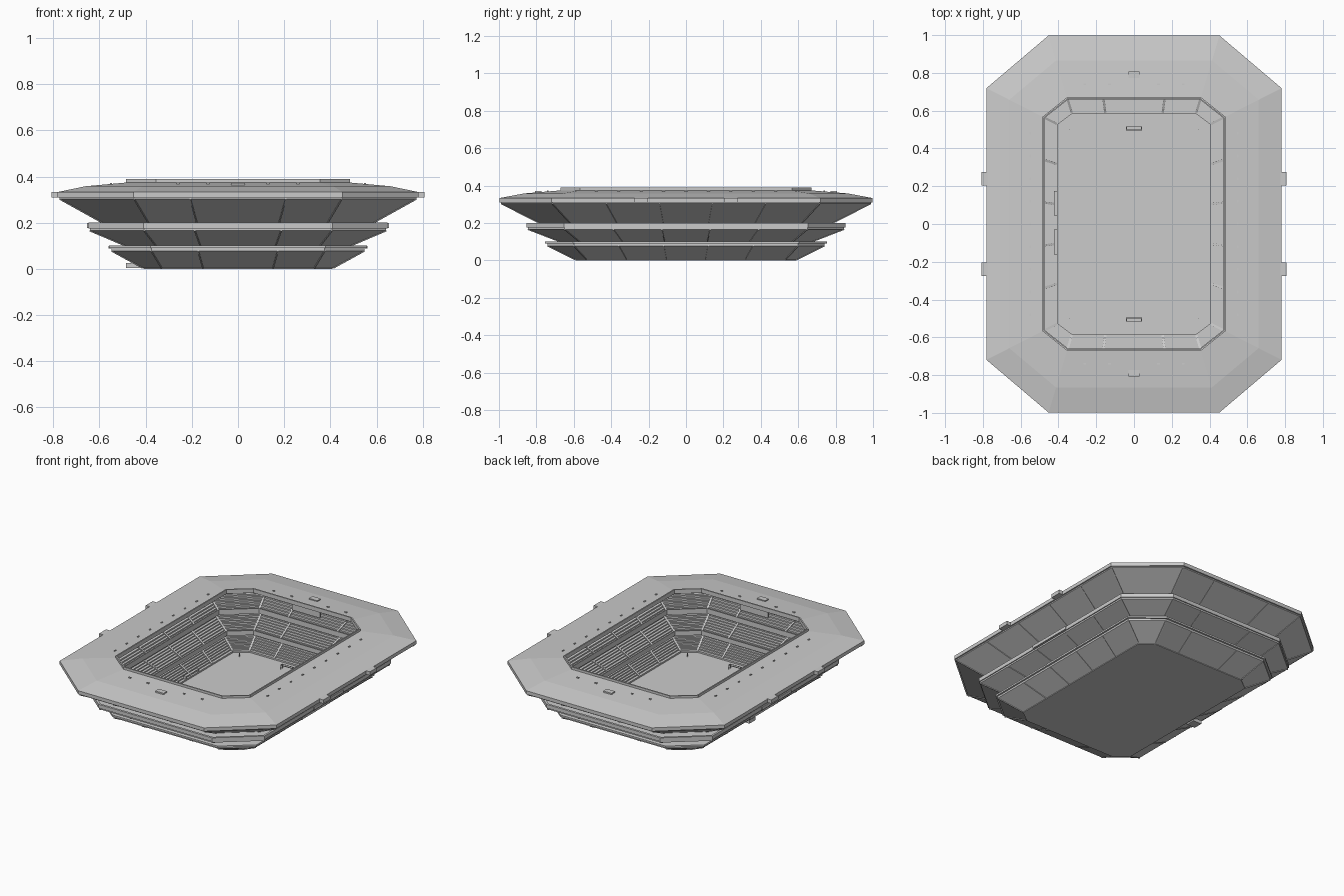
import bpy, bmesh, math
from mathutils import Vector, Matrix

if "Cube" in bpy.data.objects:
    bpy.data.objects.remove(bpy.data.objects["Cube"])


def ring(d, z):
    """Chamfered rectangle, d = offset outward from the pitch edge."""
    a, b, ca, cb = .41 + d, .59 + 1.1 * d, .33 + .33 * d, .53 + .51 * d
    return [Vector((x, y, z)) for x, y in
            [(ca, -b), (a, -cb), (a, cb), (ca, b), (-ca, b), (-a, cb), (-a, -cb), (-ca, -b)]]


def finish(name, bm):
    bmesh.ops.recalc_face_normals(bm, faces=bm.faces)
    me = bpy.data.meshes.new(name)
    bm.to_mesh(me)
    bm.free()
    ob = bpy.data.objects.new(name, me)
    bpy.context.collection.objects.link(ob)
    return ob


def sweep(name, profile):
    """Closed (offset, height) profile carried round the eight sides."""
    bm = bmesh.new()
    rows = [[bm.verts.new(p) for p in ring(d, z)] for d, z in profile]
    for i in range(len(rows)):
        r, s = rows[i], rows[(i + 1) % len(rows)]
        for k in range(8):
            j = (k + 1) % 8
            bm.faces.new((r[k], r[j], s[j], s[k]))
    return finish(name, bm)


def boxes(name, items):
    """Many axis-aligned boxes (centre, size) in one object."""
    bm = bmesh.new()
    for c, s in items:
        bmesh.ops.create_cube(bm, size=1, matrix=Matrix.Translation(c) @ Matrix.Diagonal((*s, 1)))
    return finish(name, bm)


def bars(name, items, w, h):
    """Square bars between pairs of points."""
    bm = bmesh.new()
    for p, q in items:
        v = q - p
        rot = v.to_track_quat('Y', 'Z').to_matrix().to_4x4()
        bmesh.ops.create_cube(bm, size=1, matrix=Matrix.Translation((p + q) / 2) @ rot
                              @ Matrix.Diagonal((w, v.length, h, 1)))
    return finish(name, bm)


def spokes(d0, z0, d1, z1, corners=True):
    """Radial point pairs: aisles on every side plus the eight corners."""
    out = []
    lo, hi = ring(d0, z0), ring(d1, z1)
    for k in range(8):
        n = (k + 1) % 8
        ts = {1: (.2, .4, .6, .8), 5: (.2, .4, .6, .8), 3: (.27, .73), 7: (.27, .73)}.get(k, ())
        for t in ((0,) if corners else ()) + ts:
            out.append((lo[k].lerp(lo[n], t), hi[k].lerp(hi[n], t)))
    return out


# pitch slab
bm = bmesh.new()
lo = [bm.verts.new(p) for p in ring(.0, 0)]
hi = [bm.verts.new(p) for p in ring(.0, .012)]
bm.faces.new(lo)
bm.faces.new(hi)
for k in range(8):
    bm.faces.new((lo[k], lo[(k + 1) % 8], hi[(k + 1) % 8], hi[k]))
finish("pitch", bm)

# low boards round the pitch
sweep("pitch_boards", [(-.006, .01), (0, .01), (0, .022), (-.006, .022)])

# stepped seating tiers, each with a sloped flat underside
tiers = [("lower_tier", 0, .012, .137, .09, 10),
         ("middle_tier", .068, .105, .232, .178, 10),
         ("upper_tier", .16, .2, .362, .315, 13)]
for name, d0, z0, d1, z1, n in tiers:
    prof = [(d0, z0 - .008)]
    for i in range(n):
        z = z0 + (z1 - z0) * (i + 1) / n
        prof += [(d0 + (d1 - d0) * i / n, z), (d0 + (d1 - d0) * (i + 1) / n, z)]
    prof.append((d1, z1 - .012))
    sweep(name, prof)
    lift = (z1 - z0) / n
    bars(name + "_aisles", spokes(d0, z0 + lift, d1, z1 + lift * .5), .012, .005)
    bars(name + "_ribs", spokes(d0 + .004, z0 - .008, d1, z1 - .013), .006, .004)

# concourse ledges between tiers, with front parapets
sweep("lower_concourse", [(.064, .09), (.148, .09), (.148, .101), (.064, .101)])
sweep("middle_concourse", [(.155, .183), (.225, .183), (.225, .176), (.238, .176),
                           (.238, .2), (.225, .2), (.225, .193), (.155, .193)])
sweep("middle_parapet", [(.062, .09), (.068, .09), (.068, .12), (.062, .12)])
sweep("upper_parapet", [(.154, .183), (.16, .183), (.16, .217), (.154, .217)])

# roof shell with deep outer rim and raised inner lip
sweep("roof", [(.35, .31), (.371, .31), (.371, .333), (.25, .358), (.074, .374), (.074, .389),
               (.066, .389), (.066, .362), (.25, .346), (.35, .324)])
bars("roof_beams", spokes(.075, .359, .345, .324), .008, .01)

# columns carrying the roof behind the upper parapet
bars("roof_columns", spokes(.235, .24, .236, .348), .007, .007)

# small lamps on the roof
lamps = []
for s in (-1, 1):
    lamps += [((s * .55, y * .12, .369), (.008, .014, .008)) for y in range(-4, 5)]
    lamps += [((x * .13, s * .74, .37), (.014, .008, .008)) for x in (-2, -1, 1, 2)]
boxes("roof_lamps", lamps)

# roof cabins, side rim boxes and hanging score boards
boxes("roof_cabins", [((0, s * .79, .366), (.06, .036, .012)) for s in (-1, 1)])
boxes("rim_boxes", [((s * .792, y, .322), (.032, .072, .024)) for s in (-1, 1) for y in (-.24, .24)])
boxes("score_boards", [((0, s * .705, .33), (.2, .012, .05)) for s in (-1, 1)])
boxes("entrance_canopies", [((s * .648, 0, .188), (.014, .3, .02)) for s in (-1, 1)]
      + [((s * .555, 0, .094), (.012, .28, .012)) for s in (-1, 1)])

# goals: two posts, crossbar and back frame
goals = []
for s in (-1, 1):
    for x in (-.04, .04):
        goals += [((x, s * .497, .026), (.004, .004, .03)), ((x, s * .506, .039), (.004, .018, .004)),
                  ((x, s * .514, .026), (.003, .003, .03))]
    goals += [((0, s * .497, .039), (.084, .004, .004)), ((0, s * .514, .039), (.084, .003, .003))]
boxes("goals", goals)

# players' tunnel and two team shelters on the left side
boxes("tunnel", [((-.455, .01, .014), (.06, .06, .022))])
boxes("team_shelters", [((-.42, y, .025), (.003, .13, .025)) for y in (-.095, .11)]
      + [((-.414, y, .038), (.018, .13, .003)) for y in (-.095, .11)]
      + [((-.414, y + e, .025), (.018, .003, .025)) for y in (-.095, .11) for e in (-.064, .064)])

# pitch-corner flag posts
boxes("corner_posts", [((x, y, .024), (.003, .003, .026)) for x in (-.34, .34) for y in (-.5, .5)])
